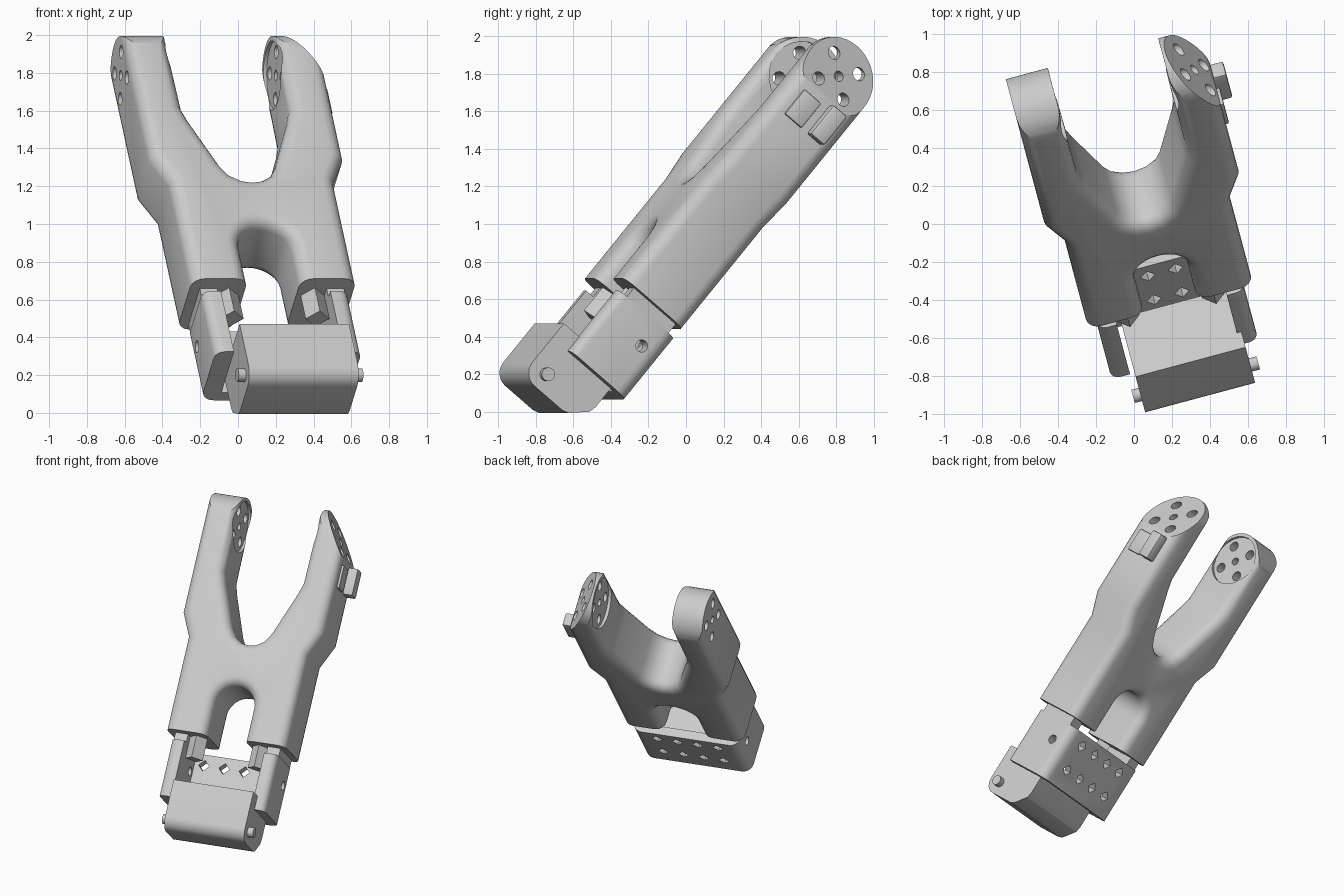
import bpy, bmesh, math
from mathutils import Matrix

cube = bpy.data.objects.get("Cube")
if cube:
    bpy.data.objects.remove(cube, do_unlink=True)

# Local frame: X across, Y along the arms, Z through the thickness
FRAME = Matrix.Rotation(math.radians(15), 4, 'Z') @ Matrix.Rotation(math.radians(50), 4, 'X')
MID = 0.075                # centre line across the part
TIP_V, TIP_W = 1.82, 0.61  # centre of the rounded arm ends
TIP_R = 0.21

grey = bpy.data.materials.new("light_grey")
grey.use_nodes = True
grey.diffuse_color = (0.6, 0.6, 0.6, 1)
grey.node_tree.nodes["Principled BSDF"].inputs["Base Color"].default_value = (0.6, 0.6, 0.6, 1)


def arc(cx, cy, r, start, end, n):
    steps = [math.radians(start + (end - start) * i / n) for i in range(n + 1)]
    return [(cx + r * math.cos(a), cy + r * math.sin(a)) for a in steps]


def rect(a0, a1, b0, b1):
    return [(a0, b0), (a1, b0), (a1, b1), (a0, b1)]


PLACE = {'X': lambda a, b, t: (t, a, b),
         'Y': lambda a, b, t: (a, t, b),
         'Z': lambda a, b, t: (a, b, t)}


def add_prism(bm, pts, axis, lo, hi):
    rings = [[bm.verts.new(PLACE[axis](a, b, t)) for a, b in pts] for t in (lo, hi)]
    n = len(pts)
    bm.faces.new(rings[0])
    bm.faces.new(rings[1][::-1])
    for i in range(n):
        j = (i + 1) % n
        bm.faces.new((rings[0][j], rings[0][i], rings[1][i], rings[1][j]))


def solid(name, prisms):
    """One object from a list of (points, axis, low, high) extrusions."""
    bm = bmesh.new()
    for p in prisms:
        add_prism(bm, *p)
    bmesh.ops.recalc_face_normals(bm, faces=bm.faces)
    mesh = bpy.data.meshes.new(name)
    bm.to_mesh(mesh)
    bm.free()
    mesh.materials.append(grey)
    ob = bpy.data.objects.new(name, mesh)
    bpy.context.scene.collection.objects.link(ob)
    ob.matrix_world = FRAME
    return ob


def bake(ob):
    bpy.context.view_layer.update()
    deps = bpy.context.evaluated_depsgraph_get()
    mesh = bpy.data.meshes.new_from_object(ob.evaluated_get(deps))
    ob.modifiers.clear()
    ob.data = mesh


def bevel(ob, width, segments, angle):
    m = ob.modifiers.new("bevel", 'BEVEL')
    m.width, m.segments = width, segments
    m.limit_method, m.angle_limit = 'ANGLE', math.radians(angle)
    bake(ob)


def boolean(ob, operation, prisms):
    cutter = solid("cutter", prisms)
    cutter.hide_render = True
    m = ob.modifiers.new("cut", 'BOOLEAN')
    m.operation, m.object, m.solver = operation, cutter, 'EXACT'
    bake(ob)
    bpy.data.objects.remove(cutter, do_unlink=True)


# Forked body: half outline from the crotch, round the arm, down to the slot
half = [(0, 0.94), (0.055, 0.95), (0.11, 0.985), (0.15, 1.05), (0.27, 1.36), (0.295, 1.44),
        (0.305, 2.3), (0.53, 2.3), (0.53, 1.10), (0.45, 0.93), (0.45, 0.0), (0.145, 0.0)]
half += arc(0, 0.485, 0.145, 0, 90, 8)
other = [(-h, v) for h, v in half[::-1]][1:-1]
outline = [(MID + h, v) for h, v in half + other]
body = solid("forked_body", [(outline, 'Z', 0.40, 0.82)])
bevel(body, 0.07, 4, 75)

# Round the arm ends and square off the shoulders
side = [(0.24, 0.38), (1.5, 0.38), (1.55, TIP_W - TIP_R)]
side += arc(TIP_V, TIP_W, TIP_R, -90, 90, 20) + [(1.55, TIP_W + TIP_R), (1.5, 0.84), (0.24, 0.84)]
boolean(body, 'INTERSECT', [(side, 'X', -1, 1)])

# Slanted outer face on the left arm end
slant = [(MID + h, v) for h, v in [(0.57, 1.61), (0.30, 2.06), (0.8, 2.2), (0.8, 1.61)]]
boolean(body, 'DIFFERENCE', [(slant, 'Z', 0, 1.2)])

# Round recess on each inner face
disc = arc(TIP_V, TIP_W, 0.185, 0, 345, 23)
boolean(body, 'DIFFERENCE', [(disc, 'X', MID - 0.32, MID - 0.2), (disc, 'X', MID + 0.2, MID + 0.32)])

# Bolt holes in the arm ends
holes = [(arc(TIP_V, TIP_W, 0.028, 0, 330, 11), 'X', -1, 1.2)]
for x, y in arc(TIP_V, TIP_W, 0.125, 45, 315, 3):
    holes.append((arc(x, y, 0.036, 0, 330, 11), 'X', -1, 1.2))
boolean(body, 'DIFFERENCE', holes)

# Lower channel: two side walls joined by a back plate
wall, floor, out, top = 0.30, 0.455, 0.40, 0.79
channel = arc(MID + out - 0.07, 0.46, 0.07, -90, 0, 5)
channel += arc(MID + out - 0.05, top - 0.05, 0.05, 0, 90, 4)
channel += [(MID + wall, top), (MID + wall, floor)]
channel += [(2 * MID - a, b) for a, b in channel[::-1]]
legs = solid("lower_channel", [(channel, 'Y', -0.24, 0.18)])

# Plate holes and one cross hole through the walls
drill = [(arc(MID + x, y, 0.04, 0, 270, 3), 'Z', 0.3, 0.6)
         for x in (-0.228, -0.076, 0.076, 0.228) for y in (-0.1, 0.1)]
drill.append((arc(0.03, 0.51, 0.033, 0, 330, 11), 'X', -1, 1))
boolean(legs, 'DIFFERENCE', drill)

# Wall stubs that carry the channel into the shoulders
for sign, label in ((-1, "right"), (1, "left")):
    a, b = sorted((MID + sign * wall, MID + sign * (out - 0.005)))
    solid(label + "_wall_joint", [(rect(a, b, 0.44, 0.74), 'Y', 0.17, 0.26)])
    # Diamond-shaped catch under the shoulder
    catch = arc(MID + sign * 0.235, 0.68, 0.065, 0, 270, 3)
    solid(label + "_catch", [(catch, 'Y', 0.08, 0.26)])

# Hinged block with its pin
profile = [(-0.14, 0.90), (-0.14, 0.48), (-0.37, 0.48), (-0.41, 0.49), (-0.49, 0.575), (-0.5, 0.61)]
profile += arc(-0.41, 0.81, 0.09, 180, 90, 6)
solid("hinge_block", [(profile, 'X', -0.20, 0.40)])
solid("hinge_pin", [(arc(-0.41, 0.80, 0.036, 0, 345, 23), 'X', -0.24, 0.443)])

# Pads on the outside of the left arm
pad = solid("raised_pad", [(rect(1.46, 1.66, 0.465, 0.565), 'X', 0.58, 0.675)])
bevel(pad, 0.012, 2, 40)
low = solid("low_pad", [(rect(1.46, 1.63, 0.61, 0.73), 'X', 0.58, 0.622)])
bevel(low, 0.008, 2, 40)

# Smooth shading with sharp edges kept
parts = [o for o in bpy.context.scene.objects if o.type == 'MESH' and grey.name in o.data.materials]
bpy.ops.object.select_all(action='DESELECT')
for ob in parts:
    ob.select_set(True)
bpy.context.view_layer.objects.active = parts[0]
bpy.ops.object.shade_smooth_by_angle(angle=math.radians(32))
